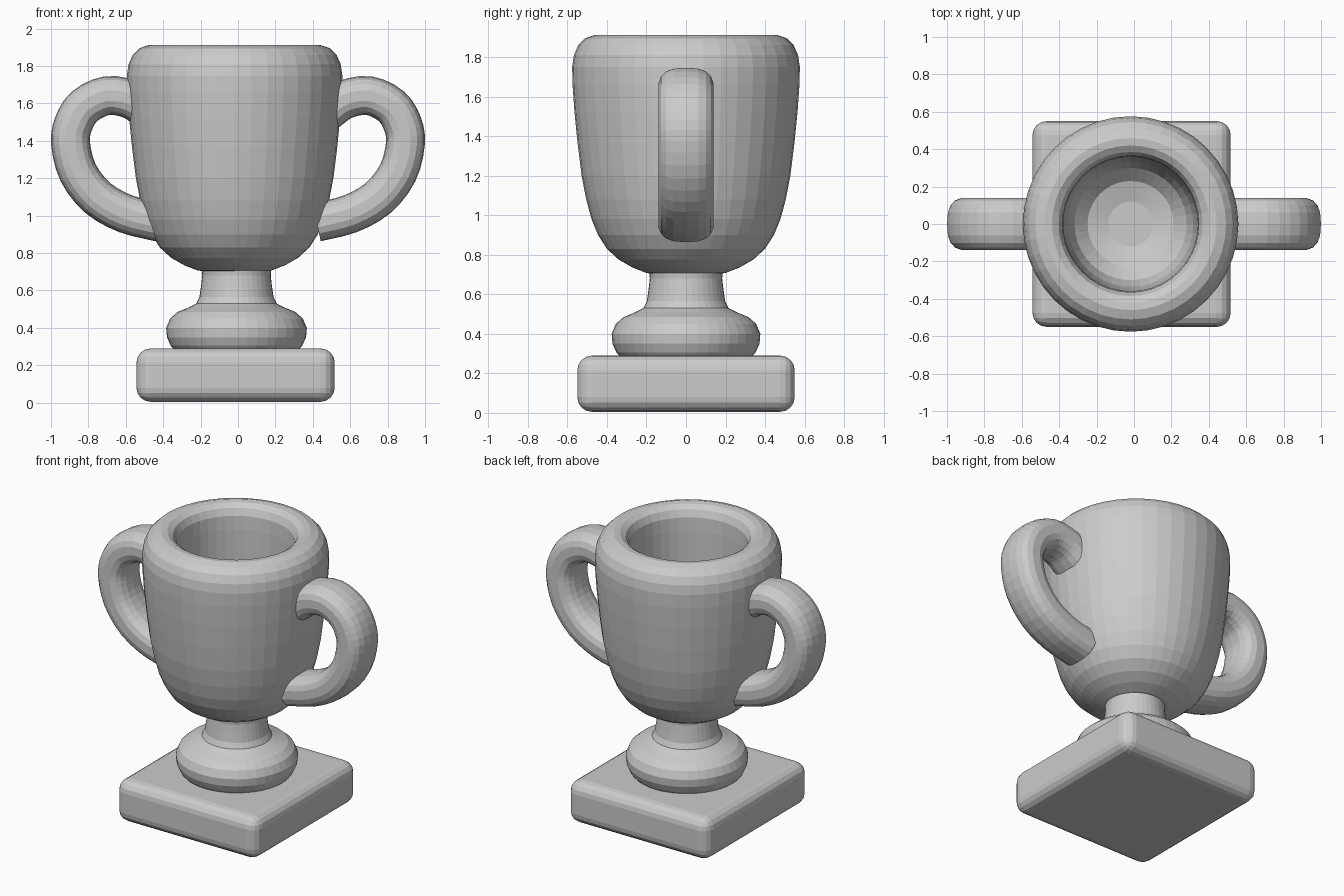
import bpy, bmesh, math
from mathutils import Vector

if "Cube" in bpy.data.objects:
    bpy.data.objects.remove(bpy.data.objects["Cube"])


def finish(bm, name, location=(0, 0, 0)):
    bmesh.ops.recalc_face_normals(bm, faces=bm.faces)
    mesh = bpy.data.meshes.new(name)
    bm.to_mesh(mesh)
    bm.free()
    obj = bpy.data.objects.new(name, mesh)
    obj.location = location
    bpy.context.collection.objects.link(obj)
    return obj


def smooth_path(points, steps):
    """Catmull-Rom curve through 2D points."""
    pts = [Vector(p) for p in points]
    pts = [2 * pts[0] - pts[1]] + pts + [2 * pts[-1] - pts[-2]]
    out = []
    for a, b, c, d in zip(pts, pts[1:], pts[2:], pts[3:]):
        for i in range(steps):
            t = i / steps
            out.append(0.5 * (2 * b + (c - a) * t + (2 * a - 5 * b + 4 * c - d) * t ** 2
                              + (3 * b - a - 3 * c + d) * t ** 3))
    return out + [pts[-2]]


def skin(bm, rings):
    """Bridge closed rings of points and cap both ends."""
    loops = [[bm.verts.new(p) for p in ring] for ring in rings]
    n = len(loops[0])
    for low, high in zip(loops, loops[1:]):
        for i in range(n):
            j = (i + 1) % n
            bm.faces.new((low[i], low[j], high[j], high[i]))
    bm.faces.new(loops[0])
    bm.faces.new(loops[-1])


def lathe(name, profile, x, sides=40):
    bm = bmesh.new()
    angles = [math.tau * i / sides for i in range(sides)]
    skin(bm, [[(r * math.cos(a), r * math.sin(a), z) for a in angles] for r, z in profile])
    return finish(bm, name, (x, 0, 0))


# Square plinth with rounded edges
bm = bmesh.new()
bmesh.ops.create_cube(bm, size=1)
bmesh.ops.scale(bm, vec=(1.06, 1.10, 0.285), verts=bm.verts)
plinth = finish(bm, "plinth", (-0.013, 0, 0.1475))
bevel = plinth.modifiers.new("rounded_edges", "BEVEL")
bevel.width = 0.075
bevel.segments = 4

# Bulging foot and narrow stem
lathe("foot_and_stem", [(0.33, 0.28), (0.352, 0.305), (0.372, 0.35), (0.376, 0.40),
                        (0.355, 0.45), (0.315, 0.485), (0.255, 0.51), (0.215, 0.53),
                        (0.198, 0.565), (0.19, 0.62), (0.183, 0.68), (0.19, 0.76)], -0.008)

# Hollow bowl: outside, rolled rim, then inside down to the floor
lathe("cup", [(0.15, 0.70), (0.20, 0.708), (0.27, 0.735), (0.34, 0.775), (0.40, 0.83),
              (0.445, 0.90), (0.478, 0.98), (0.505, 1.08), (0.528, 1.20), (0.548, 1.36),
              (0.564, 1.52), (0.574, 1.66), (0.576, 1.75), (0.567, 1.81), (0.545, 1.86),
              (0.51, 1.895), (0.46, 1.912), (0.42, 1.908), (0.385, 1.885), (0.365, 1.84),
              (0.36, 1.75), (0.358, 1.55), (0.35, 1.30), (0.335, 1.15), (0.30, 1.05),
              (0.23, 0.98), (0.12, 0.95)], -0.018)

# Ear-shaped handles: flattened oval section swept along a curve, mirrored
path = smooth_path([(0.47, 1.55), (0.57, 1.62), (0.70, 1.642), (0.82, 1.585), (0.88, 1.49),
                    (0.895, 1.385), (0.855, 1.23), (0.75, 1.095), (0.60, 1.01), (0.42, 0.965)], 3)


def power(v):
    return math.copysign(abs(v) ** 0.75, v)


rings = []
for i, p in enumerate(path):
    tangent = path[min(i + 1, len(path) - 1)] - path[max(i - 1, 0)]
    tangent.normalize()
    ring = []
    for k in range(18):
        a = math.tau * k / 18
        n = 0.104 * power(math.cos(a))
        ring.append((p.x - tangent.y * n, 0.14 * power(math.sin(a)), p.y + tangent.x * n))
    rings.append(ring)
bm = bmesh.new()
skin(bm, rings)
handles = finish(bm, "handles")
handles.modifiers.new("other_side", "MIRROR")
